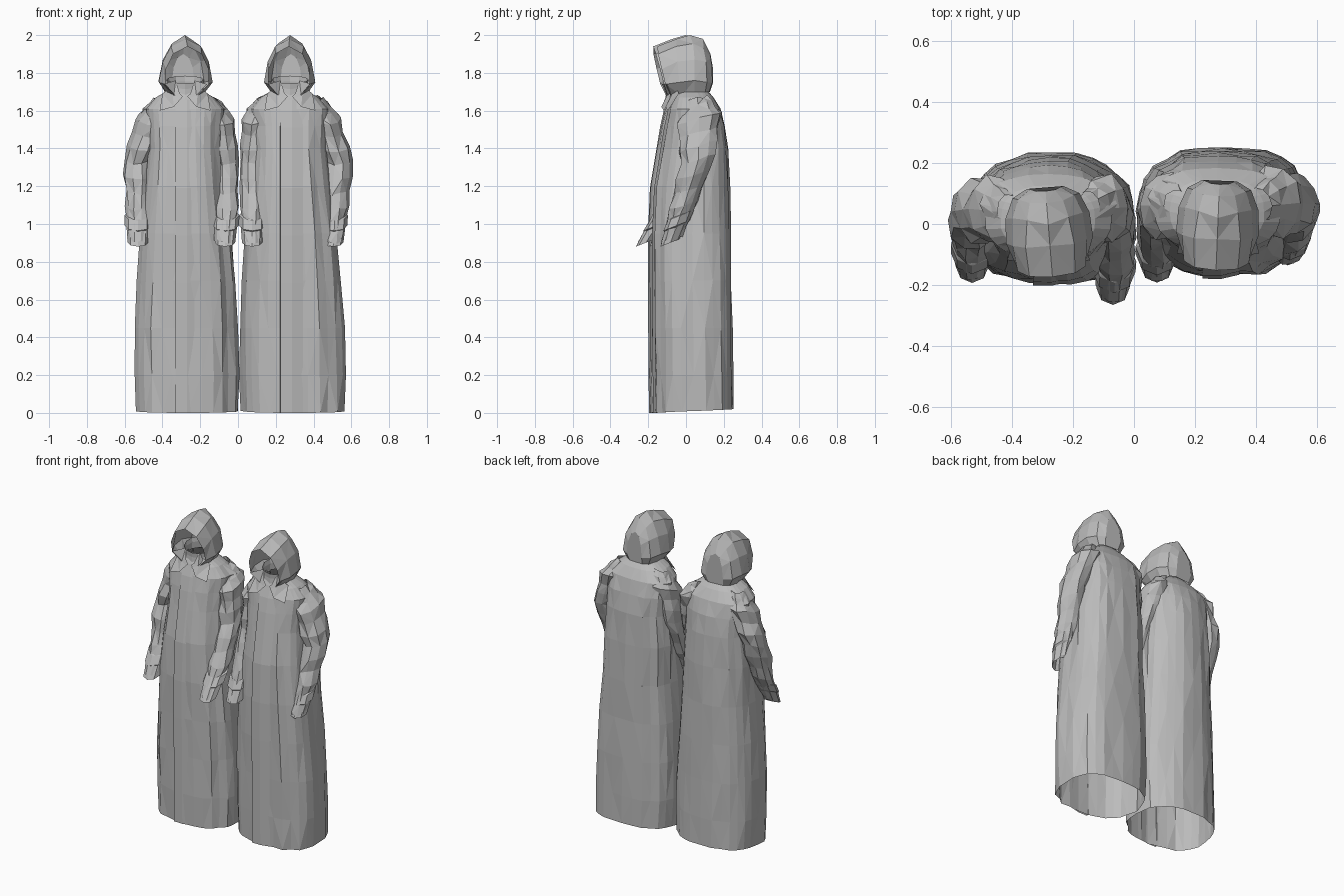
import bpy, math, random
from mathutils import Vector

random.seed(4)
if "Cube" in bpy.data.objects:
    bpy.data.objects.remove(bpy.data.objects["Cube"])

grey = bpy.data.materials.new("coat_grey")
grey.use_nodes = True
colour = (0.5, 0.5, 0.5, 1)
grey.diffuse_color = colour
grey.node_tree.nodes["Principled BSDF"].inputs["Base Color"].default_value = colour


def add_mesh(name, verts, faces):
    mesh = bpy.data.meshes.new(name)
    mesh.from_pydata(verts, [], faces)
    mesh.materials.append(grey)
    obj = bpy.data.objects.new(name, mesh)
    bpy.context.collection.objects.link(obj)
    return obj


def loft(name, rings, closed=True, cap_end=False):
    """Skin equal-length rings with flat triangles, alternating the diagonal."""
    n = len(rings[0])
    verts = [p for ring in rings for p in ring]
    faces = []
    for r in range(len(rings) - 1):
        for i in range(n if closed else n - 1):
            j = (i + 1) % n
            a, b, c, d = r * n + i, r * n + j, (r + 1) * n + j, (r + 1) * n + i
            faces += [(a, b, c), (a, c, d)] if (r + i) % 2 else [(a, b, d), (b, c, d)]
    if cap_end:
        faces.append(tuple(range(len(verts) - n, len(verts))))
    return add_mesh(name, verts, faces)


def lerp_rows(rows, t):
    """Interpolate between rows of numbers, t running from 0 to 1."""
    s = t * (len(rows) - 1)
    i = min(int(s), len(rows) - 2)
    return [p + (q - p) * (s - i) for p, q in zip(rows[i], rows[i + 1])]


def jitter(amount):
    return random.uniform(-amount, amount)


# Coat silhouette: height, half width, front y, back y
BODY = [(0.01, .272, -.19, .232), (0.2, .278, -.192, .23), (0.45, .275, -.194, .226),
        (0.7, .262, -.196, .222), (0.95, .242, -.196, .218), (1.2, .212, -.185, .212),
        (1.4, .194, -.152, .203), (1.52, .198, -.132, .188), (1.61, .208, -.112, .162),
        (1.67, .155, -.09, .125), (1.71, .085, -.07, .09)]
SIDES = 28


def make_coat(side, cx, shift, lean):
    folds = [jitter(.03) for _ in range(SIDES)]
    rings = []
    for z, rx, front, back in BODY:
        mid, depth = (front + back) / 2 + shift, (back - front) / 2
        ring = []
        for i in range(SIDES):
            a = math.tau * i / SIDES
            c, s = math.cos(a), math.sin(a)
            grow = 1 + (folds[i] + jitter(.018)) * (1 if z < 1.6 else .4)
            # the back panel spreads over the arms at chest height
            spread = 1.12 if s > .1 and 1.1 < z < 1.62 else 1
            x = math.copysign(abs(c) ** .85, c) * rx * grow * spread
            y = math.copysign(abs(s) ** .8, s) * depth * grow
            dip = .01 * s if z < .1 else 0
            ring.append((cx + lean * (1 - z / 1.5) + x, mid + y, z + dip))
        rings.append(ring)
    loft(side + "_coat_body", rings)

    # Overlapping front placket, hanging almost flush
    strip = []
    for z, rx, front, back in BODY[:-1]:
        y = front + shift
        strip.append([(cx + u, y + d, max(z - .01, 0)) for u, d in
                      ((-.052, .008), (-.05, -.005), (.01, -.006), (.07, .008))])
    loft(side + "_coat_placket", strip, closed=False)


def make_collar(side, cx, shift):
    # Stand collar, higher at the back
    rings = []
    for z, r in ((1.69, .1), (1.735, .095), (1.765, .098)):
        rings.append([(cx + r * math.cos(a), shift + r * .85 * math.sin(a),
                       z + .02 * math.sin(a)) for a in
                      (math.tau * k / 12 for k in range(12))])
    loft(side + "_stand_collar", rings)
    # Pointed flaps lying on the chest
    for s in (-1, 1):
        pts = [(.012, -.105, 1.675), (.06, -.13, 1.62), (.135, -.118, 1.60),
               (.12, -.06, 1.69), (.07, -.075, 1.73)]
        add_mesh(side + "_collar_flap", [(cx + s * x, y + shift, z) for x, y, z in pts],
                 [(0, 1, 4), (1, 2, 3), (1, 3, 4)])


def make_sleeve(name, path):
    count = 13
    rings = []
    for k in range(count):
        t = k / (count - 1)
        x, y, z, r = lerp_rows(path, t)
        crumple = 1 + (.07 if k % 2 else -.05) * (1 if 2 < k < 10 else 0)
        deep = 1.4 - .35 * t
        ring = []
        for i in range(10):
            a = math.tau * i / 10
            g = r * crumple * (1 + jitter(.1))
            ring.append((x + g * math.cos(a), y + g * deep * math.sin(a),
                         z + .35 * g * math.sin(a) + jitter(.008)))
        rings.append(ring)
    loft(name, rings)
    # Flared cuff, open at the hand
    top, end = Vector(path[-2][:3]), Vector(path[-1][:3])
    cuff = []
    for t, r in ((.25, .054), (.3, .07), (.6, .07), (.65, .06), (1.1, .054)):
        c = top.lerp(end, t)
        cuff.append([(c.x + r * math.cos(a), c.y + r * math.sin(a), c.z + .4 * r * math.sin(a))
                     for a in (math.tau * i / 8 for i in range(8))])
    loft(name + "_cuff", cuff)


def make_hood(side, cx, shift, turn, width):
    # Half outline of each arch, from the jaw up to the crown: x, y, z
    arches = [
        [(.06, -.09, 1.68), (.115, -.115, 1.74), (.112, -.135, 1.82), (.075, -.155, 1.90), (.0, -.162, 1.94)],
        [(.09, -.03, 1.68), (.143, -.04, 1.75), (.122, -.05, 1.86), (.08, -.06, 1.94), (.0, -.06, 1.98)],
        [(.1, .04, 1.69), (.138, .04, 1.76), (.115, .04, 1.87), (.068, .03, 1.955), (.0, .01, 2.0)],
        [(.085, .095, 1.70), (.11, .105, 1.75), (.092, .1, 1.86), (.055, .085, 1.93), (.0, .08, 1.98)],
        [(.05, .115, 1.70), (.06, .132, 1.75), (.05, .13, 1.83), (.03, .122, 1.88), (.0, .12, 1.9)],
    ]
    ca, sa = math.cos(turn), math.sin(turn)
    rings = []
    for half in arches:
        full = [(-x * width, y, z) for x, y, z in half] + [(x * width, y, z) for x, y, z in half[-2::-1]]
        rings.append([(cx + x * ca - y * sa, shift + x * sa + y * ca, z) for x, y, z in full])
    loft(side + "_hood", rings, closed=False, cap_end=True)
    # Throat panels closing the hood under the chin
    for s in (-1, 1):
        pts = [(.06, -.09, 1.68), (.115, -.115, 1.74), (.02, -.1, 1.665), (.05, -.06, 1.76)]
        add_mesh(side + "_hood_throat", [(cx + s * x, y + shift, z) for x, y, z in pts],
                 [(0, 1, 3), (0, 3, 2)])


# Right and left figures: centre x, y shift, hem lean, hood turn, hood width
for side, cx, shift, lean, turn, width in (("right", -.28, 0, .012, .08, 1.0),
                                           ("left", .275, .022, .022, -.04, .95)):
    make_coat(side, cx, shift, lean)
    make_collar(side, cx, shift)
    make_hood(side, cx, shift - .012, turn, width)

# Sleeve paths, shoulder to hand: x, y, z, radius
make_sleeve("right_figure_outer_sleeve", [
    (-.41, .04, 1.665, .04), (-.455, .05, 1.56, .083), (-.532, .04, 1.34, .076),
    (-.53, -.04, 1.1, .064), (-.53, -.13, .92, .052)])
make_sleeve("right_figure_inner_sleeve", [
    (-.15, .05, 1.665, .04), (-.1, .055, 1.56, .08), (-.062, .02, 1.34, .066),
    (-.06, -.09, 1.1, .062), (-.068, -.2, .92, .054)])
make_sleeve("left_figure_inner_sleeve", [
    (.14, .06, 1.665, .04), (.1, .06, 1.56, .08), (.075, .04, 1.34, .068),
    (.075, -.05, 1.1, .062), (.075, -.13, .92, .054)])
make_sleeve("left_figure_outer_sleeve", [
    (.41, .06, 1.665, .04), (.46, .07, 1.56, .083), (.533, .065, 1.34, .076),
    (.515, -.01, 1.1, .064), (.505, -.075, .92, .054)])
